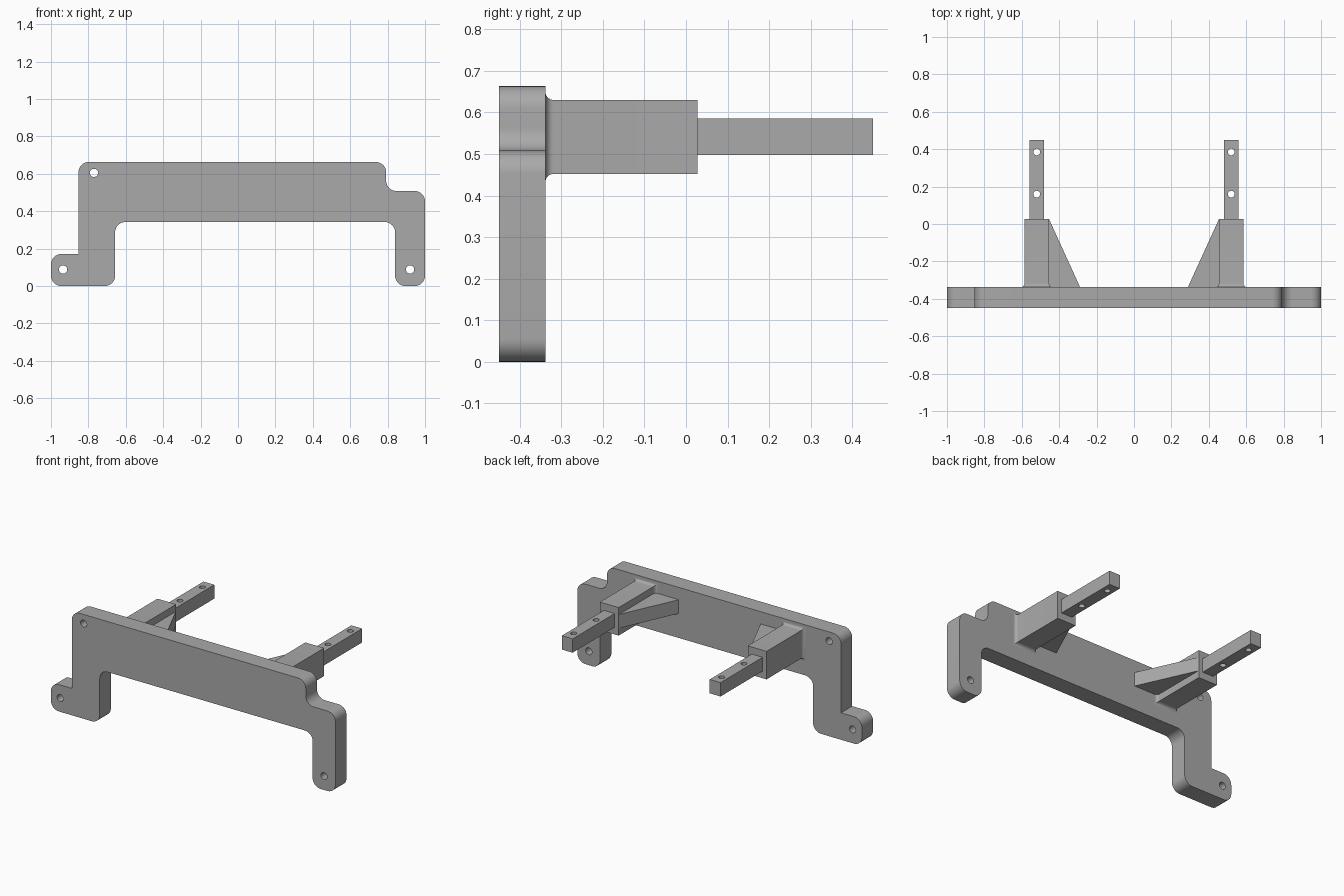
import bpy
import bmesh
from math import sin, cos, pi, radians
from mathutils import Vector

cube = bpy.data.objects.get("Cube")
if cube:
    bpy.data.objects.remove(cube, do_unlink=True)

grey = bpy.data.materials.new("plain grey")
grey.use_nodes = True
colour = (0.4, 0.4, 0.4, 1)
grey.diffuse_color = colour
grey.node_tree.nodes["Principled BSDF"].inputs["Base Color"].default_value = colour


def finish(obj):
    obj.data.materials.clear()
    obj.data.materials.append(grey)
    bpy.ops.object.select_all(action='DESELECT')
    obj.select_set(True)
    bpy.context.view_layer.objects.active = obj
    bpy.ops.object.shade_smooth_by_angle(angle=radians(30))


def circle(x, y, r, n=32):
    return [(x + r * cos(2 * pi * i / n), y + r * sin(2 * pi * i / n)) for i in range(n)]


def rounded(corners, steps=10):
    """Replace each (x, y, radius) right-angle corner with an arc."""
    out = []
    for i, (x, y, r) in enumerate(corners):
        p = Vector((x, y))
        if not r:
            out.append(p)
            continue
        a = (Vector(corners[i - 1][:2]) - p).normalized() * r
        b = (Vector(corners[(i + 1) % len(corners)][:2]) - p).normalized() * r
        for k in range(steps + 1):
            t = pi / 2 * k / steps
            out.append(p + a * (1 - sin(t)) + b * (1 - cos(t)))
    return out


def prism(name, loops, thickness, location, turn=0):
    """Extrude an outline, with any inner loops left open as holes."""
    curve = bpy.data.curves.new(name, 'CURVE')
    curve.dimensions = '2D'
    curve.fill_mode = 'BOTH'
    curve.extrude = thickness / 2
    for loop in loops:
        spline = curve.splines.new('POLY')
        spline.points.add(len(loop) - 1)
        for point, (x, y) in zip(spline.points, loop):
            point.co = (x, y, 0, 1)
        spline.use_cyclic_u = True
    obj = bpy.data.objects.new(name, curve)
    bpy.context.collection.objects.link(obj)
    obj.location = location
    obj.rotation_euler.x = turn
    bpy.ops.object.select_all(action='DESELECT')
    obj.select_set(True)
    bpy.context.view_layer.objects.active = obj
    bpy.ops.object.convert(target='MESH')
    obj = bpy.context.object
    bm = bmesh.new()
    bm.from_mesh(obj.data)
    bmesh.ops.remove_doubles(bm, verts=bm.verts, dist=0.0001)
    bmesh.ops.recalc_face_normals(bm, faces=bm.faces)
    bm.to_mesh(obj.data)
    bm.free()
    finish(obj)


# Upright plate with two feet and three bolt holes
R = 0.055
outline = rounded([
    (-1, 0, R), (-0.657, 0, R), (-0.657, 0.342, R), (0.84, 0.342, R),
    (0.84, 0, R), (1, 0, R), (1, 0.508, R), (0.792, 0.508, R),
    (0.792, 0.663, R), (-0.853, 0.663, R), (-0.853, 0.171, 0), (-1, 0.171, R)])
bolts = [circle(x, z, 0.022) for x, z in ((-0.77, 0.605), (-0.935, 0.088), (0.92, 0.088))]
prism("mounting_plate", [outline] + bolts, 0.112, (0, -0.394, 0), pi / 2)

BACK, END, MID = -0.338, 0.028, 0.541


def arm_block(name, x):
    """Box whose base flares into the plate with a concave fillet."""
    bm = bmesh.new()
    r, steps = 0.019, 8
    sections = [(BACK + r * (1 - cos(pi / 2 * k / steps)), r * (1 - sin(pi / 2 * k / steps)))
                for k in range(steps + 1)] + [(END, 0)]
    rings = []
    for y, flare in sections:
        w, h = 0.066 + flare, 0.089 + flare
        rings.append([bm.verts.new((x + sx * w, y, MID + sz * h))
                      for sx, sz in ((-1, -1), (1, -1), (1, 1), (-1, 1))])
    for a, b in zip(rings, rings[1:]):
        for i in range(4):
            j = (i + 1) % 4
            bm.faces.new((a[i], a[j], b[j], b[i]))
    bm.faces.new(rings[0])
    bm.faces.new(rings[-1])
    bmesh.ops.recalc_face_normals(bm, faces=bm.faces)
    mesh = bpy.data.meshes.new(name)
    bm.to_mesh(mesh)
    bm.free()
    obj = bpy.data.objects.new(name, mesh)
    bpy.context.collection.objects.link(obj)
    finish(obj)


# Two mirrored arms: block, inner gusset and drilled bar
for side, s in (("left", 1), ("right", -1)):
    x = s * 0.52
    arm_block(side + "_arm_block", x)
    prism(side + "_gusset", [[(s * 0.455, END), (s * 0.288, BACK), (s * 0.455, BACK)]],
          0.088, (0, 0, MID))
    bar = [(x - 0.038, END), (x + 0.038, END), (x + 0.038, 0.45), (x - 0.038, 0.45)]
    holes = [circle(x, y, 0.018) for y in (0.16, 0.385)]
    prism(side + "_bar", [bar] + holes, 0.088, (0, 0, MID))
